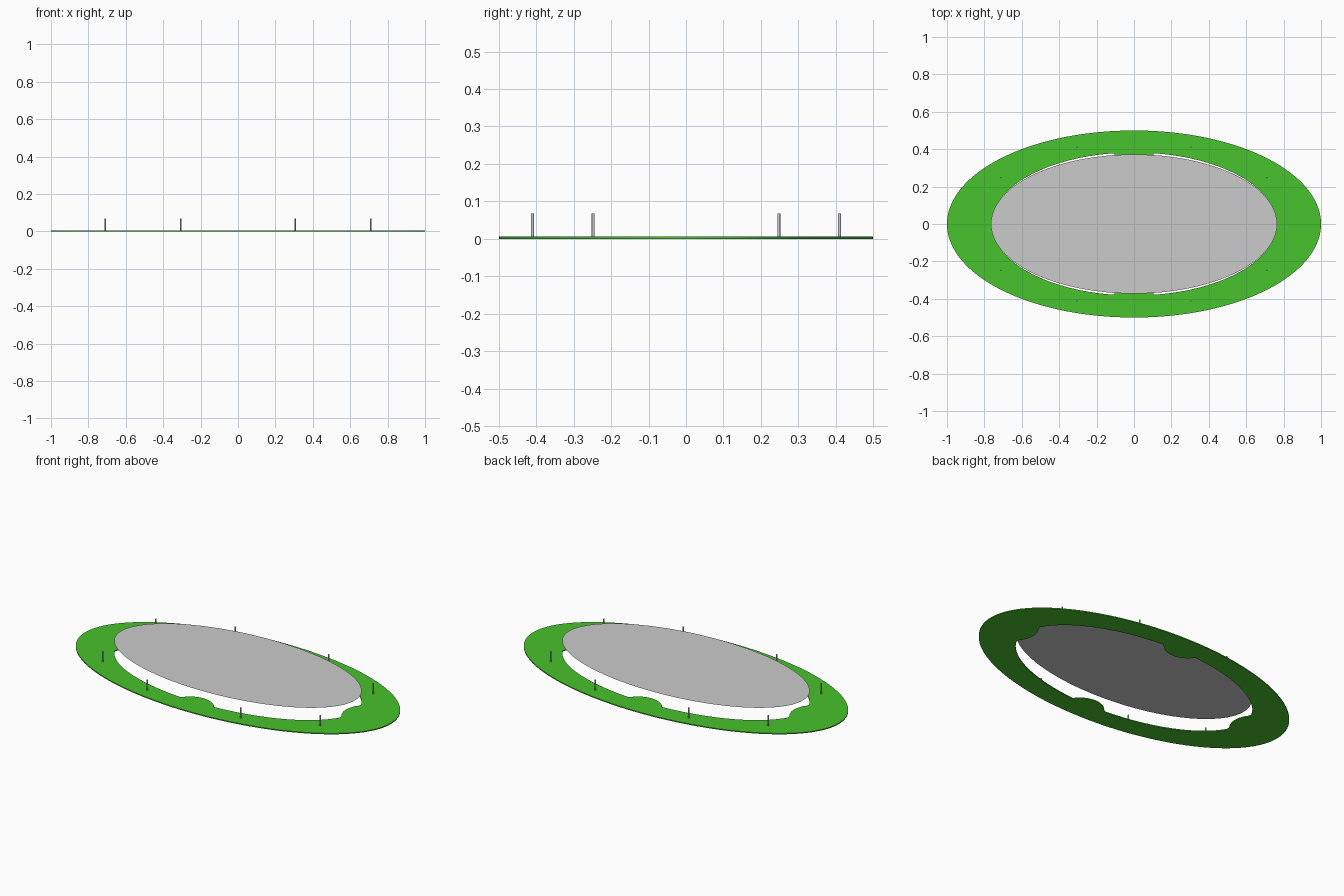
import bpy, bmesh
from math import sin, cos, pi, sqrt, radians

if "Cube" in bpy.data.objects:
    bpy.data.objects.remove(bpy.data.objects["Cube"])

green = bpy.data.materials.new("green")
green.diffuse_color = (0.065, 0.54, 0.026, 1)
green.use_nodes = True
green.node_tree.nodes["Principled BSDF"].inputs["Base Color"].default_value = green.diffuse_color


def make_object(name, bm, mat=None):
    bmesh.ops.recalc_face_normals(bm, faces=bm.faces[:])
    mesh = bpy.data.meshes.new(name)
    bm.to_mesh(mesh)
    bm.free()
    obj = bpy.data.objects.new(name, mesh)
    bpy.context.collection.objects.link(obj)
    if mat:
        mesh.materials.append(mat)
    return obj


def ellipse_radius(a, b, t):
    return 1 / sqrt((cos(t) / a) ** 2 + (sin(t) / b) ** 2)


# Rounded lobes push into the oval opening at its four extremes
LOBE_R = 0.13
LOBES = [(0.835, 0), (-0.835, 0), (0, 0.45), (0, -0.45)]


def hole_radius(t):
    r = ellipse_radius(0.762, 0.382, t)
    for cx, cy in LOBES:
        along = cx * cos(t) + cy * sin(t)
        off2 = cx * cx + cy * cy - along * along
        if along > 0 and off2 < LOBE_R ** 2:
            r = min(r, along - sqrt(LOBE_R ** 2 - off2))
    return r


# Green oval ring with thin rim
N, THICK = 288, 0.006
bm = bmesh.new()
loops = []
for i in range(N):
    # ellipse-parameter spacing keeps the outline smooth at the ends
    t = 2 * pi * i / N
    ro, ri = ellipse_radius(1.0, 0.5, t), hole_radius(t)
    loops.append([bm.verts.new((r * cos(t), r * sin(t), z))
                  for r, z in ((ro, 0), (ro, THICK), (ri, THICK), (ri, 0))])
for i in range(N):
    p, q = loops[i], loops[(i + 1) % N]
    for k in range(4):
        m = (k + 1) % 4
        bm.faces.new((p[k], q[k], q[m], p[m]))
make_object("oval_ring", bm, green)

# Flat oval sheet floating above the opening
bm = bmesh.new()
bm.faces.new([bm.verts.new((0.765 * cos(2 * pi * i / 96), 0.372 * sin(2 * pi * i / 96), 0.077))
              for i in range(96)])
sheet = make_object("oval_sheet", bm)

# Slim posts around the ring, mirrored into four quarters
for x, y in ((0.71, 0.248), (0.305, 0.41)):
    for sx in (1, -1):
        for sy in (1, -1):
            bpy.ops.mesh.primitive_cylinder_add(
                vertices=12, radius=0.004, depth=0.064,
                location=(sx * x, sy * y, 0.036))
            post = bpy.context.object
            post.name = "post"
            bpy.ops.object.shade_smooth_by_angle(angle=radians(40))
